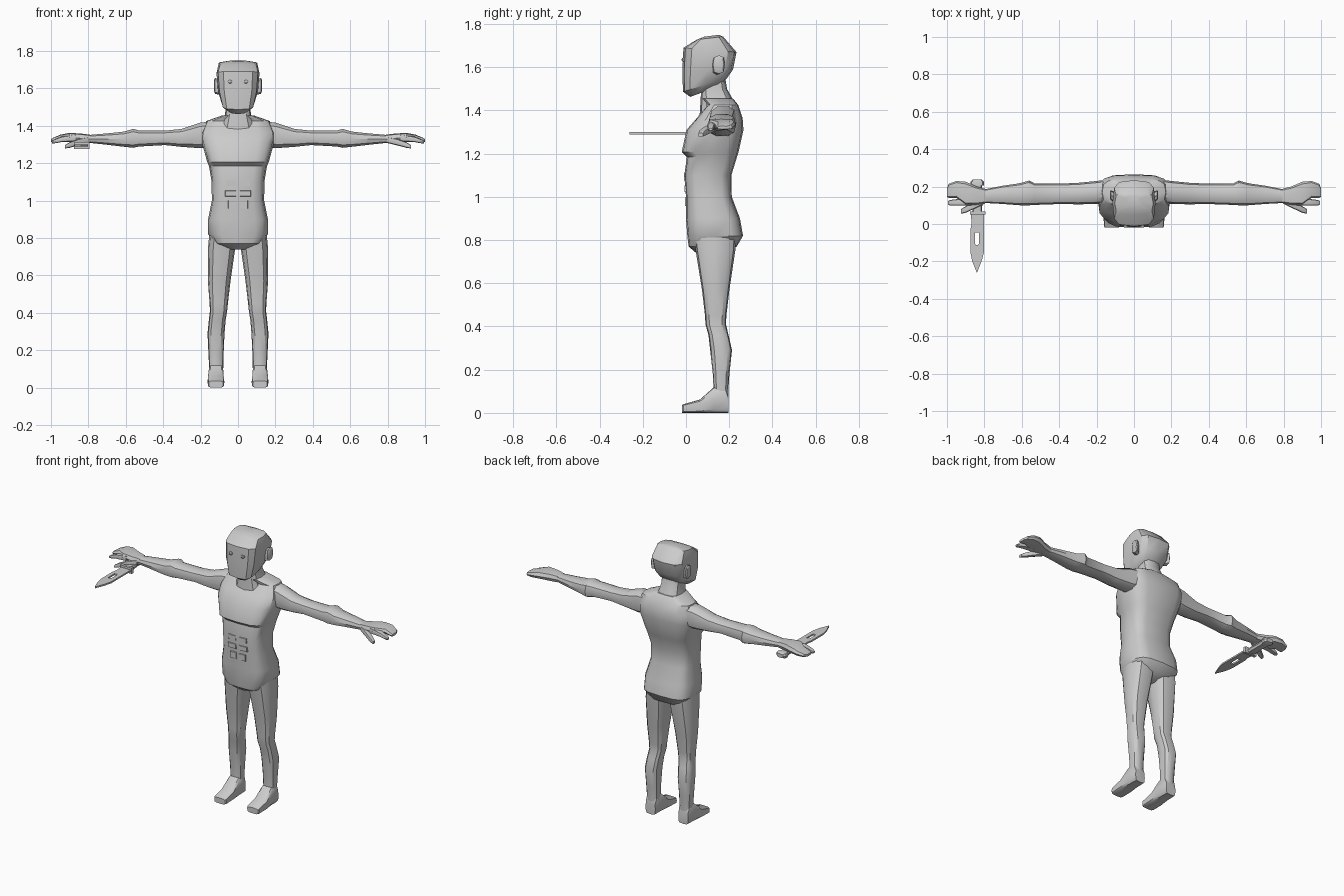
import bpy, bmesh, math

grey = bpy.data.materials.new("plain grey")
grey.diffuse_color = (0.6, 0.6, 0.6, 1)


def finish(obj, angle):
    obj.data.materials.append(grey)
    bpy.ops.object.select_all(action='DESELECT')
    obj.select_set(True)
    bpy.context.view_layer.objects.active = obj
    bpy.ops.object.shade_smooth_by_angle(angle=math.radians(angle))


def power(v, p):
    return math.copysign(abs(v) ** p, v) if abs(v) > 1e-6 else 0.0


def ring(axis, t, a0, a1, b0, b1, n, p, turn):
    """Rounded-box section; t may be a pair to tilt a z section front to back."""
    pts = []
    for k in range(n):
        ang = 2 * math.pi * (k + turn) / n
        u, v = power(math.cos(ang), p), power(math.sin(ang), p)
        a = (a0 + a1) / 2 + u * (a1 - a0) / 2
        b = (b0 + b1) / 2 + v * (b1 - b0) / 2
        c = t[0] + (t[1] - t[0]) * (v + 1) / 2 if isinstance(t, tuple) else t
        pts.append({'x': (c, a, b), 'y': (a, c, b), 'z': (a, b, c)}[axis])
    return pts


def loft(name, axis, sections, n=12, p=0.65, turn=0, mirror=False, angle=35):
    """Skin a list of (position, a min, a max, b min, b max) sections."""
    for side in ((1, -1) if mirror else (1,)):
        bm = bmesh.new()
        rows = [[bm.verts.new((side * x, y, z)) for x, y, z in ring(axis, *s, n, p, turn)]
                for s in sections]
        for r, q in zip(rows, rows[1:]):
            for i in range(n):
                j = (i + 1) % n
                bm.faces.new((r[i], r[j], q[j], q[i]))
        bm.faces.new(rows[0])
        bm.faces.new(rows[-1])
        bmesh.ops.recalc_face_normals(bm, faces=bm.faces)
        label = name if not mirror else ("left_" if side > 0 else "right_") + name
        me = bpy.data.meshes.new(label)
        bm.to_mesh(me)
        bm.free()
        obj = bpy.data.objects.new(label, me)
        bpy.context.collection.objects.link(obj)
        finish(obj, angle)


def box(name, x0, x1, y0, y1, z0, z1, mirror=False, inset=0.0):
    """Four-sided block along y, its front end optionally inset."""
    i = inset
    loft(name, 'y', [(y0, x0 + i, x1 - i, z0 + i, z1 - i), (y1, x0, x1, z0, z1)],
         n=4, p=0.001, turn=0.5, mirror=mirror)


def sym(rows):
    return [(z, -w, w, f, b) for z, w, f, b in rows]


# Torso with chest ledge, waist, hips and shoulder slope
loft("torso", 'z', sym([
    (.738, .045, .05, .17), (.77, .125, .012, .235), (.82, .160, .006, .264),
    (.90, .160, .000, .250), (1.0, .140, .000, .212), (1.1, .141, -.008, .210),
    (1.185, .155, .004, .236), (1.207, .165, -.020, .243), (1.31, .193, .002, .266),
    (1.365, .195, .050, .262), (1.425, .170, .100, .242), (1.455, .085, .075, .218)]),
    n=16, p=.58)

# Neck
loft("neck", 'z', sym([(1.36, .10, .062, .24), (1.46, .070, .068, .212),
                       (1.50, .064, .070, .190), (1.56, .062, .075, .180)]))

# Head with flat face, tilted jaw and flat crown
loft("head", 'z', sym([
    ((1.463, 1.515), .048, .020, .160), ((1.487, 1.55), .087, -.014, .190),
    ((1.58, 1.59), .107, -.017, .218), ((1.69, 1.67), .115, -.012, .234),
    ((1.728, 1.742), .103, .050, .172), ((1.742, 1.75), .040, .085, .150)]), p=.55)

# Ears and eyes
loft("ear", 'x', [(.095, .120, .165, 1.565, 1.645), (.122, .125, .180, 1.57, 1.655),
                  (.128, .135, .175, 1.585, 1.645)], n=8, mirror=True)
loft("eye", 'y', [(-.020, .037, .049, 1.631, 1.639), (-.016, .031, .055, 1.626, 1.644),
                  (.000, .031, .055, 1.626, 1.644)], n=8, mirror=True)

# Stomach muscles
for row, (z0, z1, w) in enumerate([(1.07, 1.115, .072), (1.015, 1.06, .075), (.95, 1.005, .06)]):
    box(f"stomach_muscle_{row + 1}", .004, w, -.009 + .002 * row, .03, z0, z1,
        mirror=True, inset=.008)

# Arms
loft("arm", 'x', [
    (.12, .115, .240, 1.29, 1.425), (.20, .107, .230, 1.277, 1.420),
    (.30, .105, .220, 1.285, 1.385), (.39, .107, .216, 1.295, 1.375),
    (.53, .102, .216, 1.287, 1.376), (.56, .100, .232, 1.280, 1.385),
    (.61, .100, .218, 1.286, 1.370), (.70, .107, .205, 1.297, 1.360),
    (.79, .112, .187, 1.307, 1.352), (.81, .112, .187, 1.307, 1.352)],
    n=10, p=.75, mirror=True)

# Hands: palm with joined fingers, a forefinger and a thumb
loft("palm", 'x', [
    (.79, .112, .187, 1.307, 1.352), (.84, .103, .200, 1.307, 1.358),
    (.90, .100, .226, 1.315, 1.362), (.95, .140, .230, 1.315, 1.352),
    (.99, .140, .215, 1.312, 1.335), (1.0, .145, .190, 1.313, 1.328)],
    n=8, p=.6, mirror=True)
loft("forefinger", 'x', [
    (.87, .100, .140, 1.315, 1.352), (.94, .098, .134, 1.313, 1.343),
    (.985, .100, .128, 1.305, 1.325), (.995, .105, .123, 1.306, 1.318)],
    n=8, mirror=True)
loft("thumb", 'x', [
    (.80, .108, .150, 1.307, 1.340), (.85, .083, .125, 1.295, 1.330),
    (.90, .060, .095, 1.282, 1.312), (.925, .055, .080, 1.278, 1.296)],
    n=8, mirror=True)

# Legs
loft("leg", 'z', [
    (.86, .005, .150, .030, .235), (.75, .014, .160, .045, .228),
    (.57, .040, .161, .074, .201), (.45, .054, .152, .088, .187),
    (.41, .058, .150, .090, .185), (.36, .066, .156, .104, .197),
    (.29, .072, .163, .112, .213), (.18, .077, .158, .124, .201),
    (.10, .079, .154, .128, .196), (.03, .079, .154, .125, .196)],
    n=12, p=.7, mirror=True)

# Feet
loft("foot", 'y', [
    (-.018, .080, .156, 0, .036), (-.012, .074, .161, 0, .040), (.065, .073, .163, 0, .062),
    (.130, .077, .158, 0, .120), (.185, .079, .155, 0, .115), (.196, .082, .152, 0, .080)],
    n=12, p=.45, mirror=True)

# Knife blade: outline with a slot cut through it
outline = [(-.873, .06), (-.868, .00), (-.875, -.03), (-.875, -.15), (-.865, -.20),
           (-.840, -.262), (-.815, -.20), (-.802, -.15), (-.802, .06)]
slot = [(-.851, -.045), (-.851, -.105), (-.846, -.112), (-.834, -.112),
        (-.829, -.105), (-.829, -.045)]
cu = bpy.data.curves.new("knife_blade", 'CURVE')
cu.dimensions = '2D'
cu.fill_mode = 'BOTH'
cu.extrude = .005
for path in (outline, slot):
    sp = cu.splines.new('POLY')
    sp.points.add(len(path) - 1)
    for pt, (x, y) in zip(sp.points, path):
        pt.co = (x, y, 0, 1)
    sp.use_cyclic_u = True
blade = bpy.data.objects.new("knife_blade", cu)
blade.location.z = 1.295
bpy.context.collection.objects.link(blade)
bpy.ops.object.select_all(action='DESELECT')
blade.select_set(True)
bpy.context.view_layer.objects.active = blade
bpy.ops.object.convert(target='MESH')
finish(bpy.context.view_layer.objects.active, 30)

# Knife guard, handle and pommel
box("knife_guard", -.878, -.795, .050, .068, 1.276, 1.314)
loft("knife_handle", 'y', [
    (.06, -.862, -.815, 1.280, 1.310), (.10, -.866, -.811, 1.277, 1.313),
    (.15, -.862, -.815, 1.280, 1.310), (.21, -.866, -.811, 1.278, 1.312)], n=8)
loft("knife_pommel", 'y', [
    (.205, -.875, -.802, 1.276, 1.314), (.225, -.875, -.802, 1.276, 1.314),
    (.238, -.862, -.815, 1.282, 1.308)], n=8)
